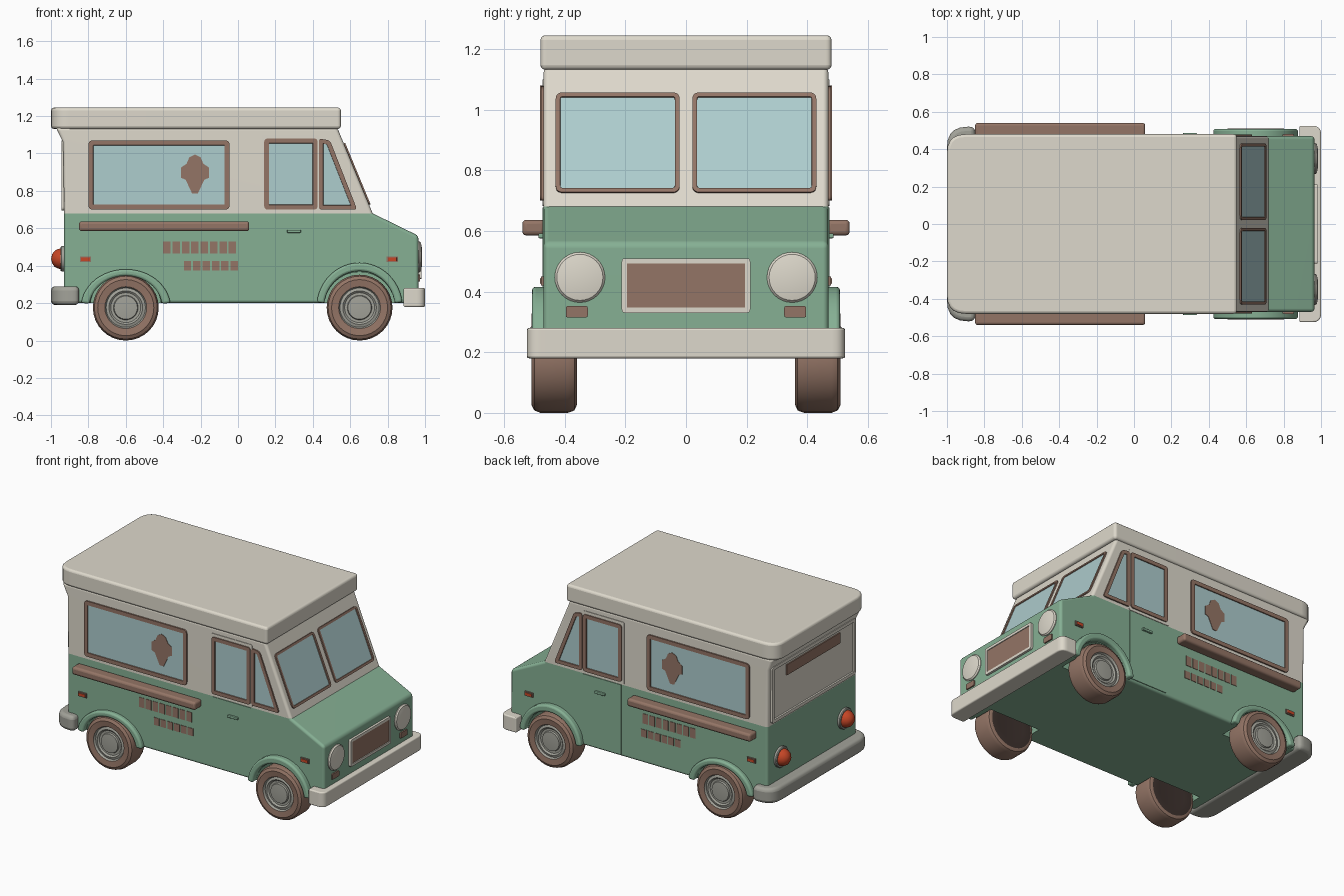
import bpy, bmesh, math
from mathutils import Matrix, Vector

if "Cube" in bpy.data.objects:
    bpy.data.objects.remove(bpy.data.objects["Cube"])


def material(name, rgb):
    m = bpy.data.materials.new(name)
    lin = [(c / 255 / 12.92) if c < 11 else ((c / 255 + 0.055) / 1.055) ** 2.4 for c in rgb]
    m.diffuse_color = (*lin, 1)
    m.use_nodes = True
    m.node_tree.nodes["Principled BSDF"].inputs["Base Color"].default_value = m.diffuse_color
    return m


GREEN = material("sage green", (134, 176, 148))
CREAM = material("cream", (222, 217, 204))
BROWN = material("cocoa brown", (148, 117, 102))
GLASS = material("pale blue glass", (174, 205, 206))
GREY = material("warm grey", (162, 162, 153))
RED = material("signal red", (198, 70, 38))
DARK = material("dark rubber", (62, 50, 46))


def frame(u, v, n, o):
    """Matrix whose columns are the local axes and the origin."""
    return Matrix([[u[i], v[i], n[i], o[i]] for i in range(3)] + [[0, 0, 0, 1]])


def finish(bm, name, mats, bevel=0):
    bmesh.ops.remove_doubles(bm, verts=bm.verts, dist=1e-5)
    bmesh.ops.recalc_face_normals(bm, faces=bm.faces)
    me = bpy.data.meshes.new(name)
    bm.to_mesh(me)
    bm.free()
    ob = bpy.data.objects.new(name, me)
    bpy.context.collection.objects.link(ob)
    for m in mats:
        me.materials.append(m)
    if bevel:
        b = ob.modifiers.new("Bevel", 'BEVEL')
        b.width, b.segments, b.limit_method = bevel, 3, 'ANGLE'
        b.angle_limit = math.radians(40)
    return ob


def rect(a0, a1, b0, b1):
    return [(a0, b0), (a1, b0), (a1, b1), (a0, b1)]


def rounded(pts, radii, n=5):
    out = []
    for i, p in enumerate(pts):
        p, a, b = Vector(p), Vector(pts[i - 1]), Vector(pts[(i + 1) % len(pts)])
        r = radii[i] if isinstance(radii, (list, tuple)) else radii
        a, b = p + (a - p).normalized() * r, p + (b - p).normalized() * r
        for k in range(n + 1):
            t = k / n
            out.append(tuple(a * (1 - t) ** 2 + p * 2 * t * (1 - t) + b * t * t))
    return out


def panel(name, pts, M, thick, mats, inset=0, depth=0, bevel=0):
    """Extruded outline; with inset, the middle of the top face takes mats[1]."""
    bm = bmesh.new()
    f = bm.faces.new([bm.verts.new((p[0], p[1], 0)) for p in pts])
    f.normal_update()
    if f.normal.z < 0:
        f.normal_flip()
    ext = bmesh.ops.extrude_face_region(bm, geom=[f], use_keep_orig=True)["geom"]
    top = [g for g in ext if isinstance(g, bmesh.types.BMFace)][0]
    bmesh.ops.translate(bm, vec=(0, 0, thick),
                        verts=[g for g in ext if isinstance(g, bmesh.types.BMVert)])
    bm.normal_update()
    if inset:  # flat border, then a steep step down to the pane
        bmesh.ops.inset_individual(bm, faces=[top], thickness=inset, depth=0)
        bmesh.ops.inset_individual(bm, faces=[top], thickness=0.001, depth=depth)
        top.material_index = 1
    bmesh.ops.transform(bm, matrix=M, verts=bm.verts)
    return finish(bm, name, mats, bevel)


def lathe(name, prof, M, mats, n=32):
    """Revolve (radius, height, material) rows around the local z axis."""
    bm = bmesh.new()
    rings = [[bm.verts.new((r * math.cos(2 * math.pi * k / n), r * math.sin(2 * math.pi * k / n), h))
              for k in range(n)] for r, h, _ in prof]
    for i in range(len(prof) - 1):
        for k in range(n):
            j = (k + 1) % n
            f = bm.faces.new((rings[i][k], rings[i][j], rings[i + 1][j], rings[i + 1][k]))
            f.material_index = prof[i][2]
    bmesh.ops.transform(bm, matrix=M, verts=bm.verts)
    return finish(bm, name, mats)


X, Y, Z = (1, 0, 0), (0, 1, 0), (0, 0, 1)
FLAT = lambda z: frame(X, Y, Z, (0, 0, z))
SIDE = lambda s, y=0.465: frame(X, Z, (0, s, 0), (0, s * y, 0))
FRONT = frame(Y, Z, X, (0.96, 0, 0))
BACK = frame(Y, Z, (-1, 0, 0), (-0.925, 0, 0))

# Body shell: side profile extruded across, edges softened, coloured by height
bm = bmesh.new()
profile = [(-0.93, 0.2), (0.965, 0.2), (0.965, 0.56), (0.72, 0.68), (0.53, 1.14),
           (-0.975, 1.14), (-0.935, 1.06), (-0.93, 0.7)]
f = bm.faces.new([bm.verts.new((x, -0.47, z)) for x, z in profile])
ext = bmesh.ops.extrude_face_region(bm, geom=[f], use_keep_orig=True)["geom"]
bmesh.ops.translate(bm, vec=(0, 0.94, 0), verts=[g for g in ext if isinstance(g, bmesh.types.BMVert)])
bmesh.ops.recalc_face_normals(bm, faces=bm.faces)
sharp = [e for e in bm.edges if e.calc_face_angle(0) > math.radians(60)]
bmesh.ops.bevel(bm, geom=sharp, offset=0.018, segments=3, profile=0.5, affect='EDGES')
bmesh.ops.bisect_plane(bm, geom=bm.verts[:] + bm.edges[:] + bm.faces[:],
                       plane_co=(0, 0, 0.68), plane_no=(0, 0, 1))
for f in bm.faces:
    f.material_index = int(f.calc_center_median().z > 0.68)
body = finish(bm, "van_body", [GREEN, CREAM])

# Wheel wells, wheels and fenders
tire = [(0, 0.365, 2), (0.1, 0.365, 2), (0.15, 0.36, 0), (0.168, 0.368, 0), (0.176, 0.39, 0),
        (0.176, 0.48, 0), (0.168, 0.5, 0), (0.15, 0.51, 0), (0.112, 0.505, 1), (0.105, 0.492, 1),
        (0.09, 0.497, 1), (0.08, 0.488, 1), (0.066, 0.488, 1), (0.062, 0.498, 1), (0, 0.503, 1)]
for end, cx, ro, ri, yo in (("rear", -0.6, (0.24, 0.205), (0.195, 0.17), 0.5),
                            ("front", 0.65, (0.23, 0.24), (0.19, 0.195), 0.508)):
    for s, tag in ((-1, "right"), (1, "left")):
        M = frame(X, Z, (0, s, 0), (cx, 0, 0.176))
        cut = lathe("well_cutter", [(0, 0.33, 0), (0.19, 0.33, 0), (0.19, 0.6, 0), (0, 0.6, 0)], M, [GREEN])
        cut.hide_render = True
        mod = body.modifiers.new("Well", 'BOOLEAN')
        mod.operation, mod.solver, mod.object = 'DIFFERENCE', 'EXACT', cut
        bpy.context.view_layer.objects.active = body
        bpy.ops.object.modifier_apply(modifier=mod.name)
        bpy.data.objects.remove(cut)
        lathe(f"{end}_{tag}_wheel", tire, M, [BROWN, GREY, DARK])
        angs = [math.radians(7 + 166 * k / 24) for k in range(25)]
        arch = [(cx + ro[0] * math.cos(a), 0.176 + ro[1] * math.sin(a)) for a in angs]
        arch += [(cx + ri[0] * math.cos(a), 0.176 + ri[1] * math.sin(a)) for a in reversed(angs)]
        panel(f"{end}_{tag}_fender", arch, SIDE(s, 0.45), yo - 0.45, [GREEN], bevel=0.012)

# Roof cap and bumpers
panel("roof", rounded([(-1, -0.48), (0.55, -0.48), (0.55, 0.48), (-1, 0.48)], [0.1, 0.02, 0.02, 0.1]),
      FLAT(1.132), 0.113, [CREAM], bevel=0.025)
panel("front_bumper", rounded(rect(0.885, 1, -0.525, 0.525), [0.01, 0.045, 0.045, 0.01]),
      FLAT(0.18), 0.1, [CREAM], bevel=0.022)
panel("rear_bumper", rounded(rect(-1, -0.85, -0.52, 0.52), [0.11, 0.03, 0.03, 0.11]),
      FLAT(0.19), 0.1, [GREY], bevel=0.035)

# Both sides: windows, counter, door, trim
cone = [(-.245, .785), (-.215, .785), (-.18, .86), (-.155, .87), (-.155, .925), (-.185, .945),
        (-.2, .98), (-.23, .995), (-.26, .98), (-.275, .945), (-.305, .925), (-.305, .87), (-.28, .86)]
for s, tag in ((-1, "right"), (1, "left")):
    S = SIDE(s)
    panel(f"{tag}_serving_window", rounded(rect(-0.8, -0.045, 0.7, 1.07), 0.025), S, 0.014,
          [BROWN, GLASS], 0.026, -0.006)
    panel(f"{tag}_cone_decal", cone, SIDE(s, 0.469), 0.007, [BROWN])
    panel(f"{tag}_counter", rect(-0.85, 0.06, 0.585, 0.637), S, 0.075, [BROWN], bevel=0.014)
    panel(f"{tag}_door_upper", rounded(rect(0.125, 0.435, 0.682, 1.1), 0.012), S, 0.009, [CREAM])
    panel(f"{tag}_door_lower", rect(0.147, 0.43, 0.215, 0.678), S, 0.009, [GREEN])
    panel(f"{tag}_door_window", rounded(rect(0.14, 0.425, 0.7, 1.08), 0.02), S, 0.016,
          [BROWN, GLASS], 0.025, -0.006)
    panel(f"{tag}_quarter_window", rounded([(0.432, 0.7), (0.637, 0.7), (0.492, 1.07), (0.432, 1.08)],
          0.018), S, 0.014, [BROWN, GLASS], 0.023, -0.006)
    panel(f"{tag}_door_handle", rect(0.262, 0.336, 0.576, 0.592), S, 0.022, [GREEN], bevel=0.004)
    for end, cx in (("rear", -0.815), ("front", 0.825)):
        panel(f"{tag}_{end}_marker", rect(cx - 0.03, cx + 0.03, 0.42, 0.45), S, 0.013,
              [BROWN, RED], 0.008, 0.003)
    # plain painted dashes
    for x0, z0, z1, count in ((-0.4, 0.465, 0.53, 8), (-0.29, 0.375, 0.425, 6)):
        for k in range(count):
            x = x0 + 0.05 * k
            panel(f"{tag}_painted_dash", rect(x, x + 0.04, z0, z1), SIDE(s, 0.468), 0.005, [BROWN])

# Windscreen panes on the slope
v = Vector((-0.19, 0, 0.46)).normalized()
n = Vector(Y).cross(v)
W = frame(Y, v, n, Vector((0.72, 0, 0.68)) - n * 0.004)
for s, tag in ((-1, "right"), (1, "left")):
    panel(f"{tag}_windscreen", rounded(rect(*sorted((s * 0.021, s * 0.43)), 0.049, 0.405), 0.025), W, 0.012,
          [BROWN, GLASS], 0.015, -0.005)
    # Headlights, turn signals and tail lights
    lathe(f"{tag}_headlight", [(0, 0, 0), (0.083, 0, 0), (0.083, 0.015, 0), (0.076, 0.023, 0),
                               (0.05, 0.028, 0), (0, 0.03, 0)],
          frame(Y, Z, X, (0.955, s * 0.35, 0.447)), [CREAM])
    panel(f"{tag}_turn_signal", rounded(rect(s * 0.36 - 0.036, s * 0.36 + 0.036, 0.315, 0.352), 0.006),
          FRONT, 0.014, [BROWN])
    lathe(f"{tag}_tail_light", [(0, 0, 0), (0.068, 0, 0), (0.068, 0.018, 0), (0.064, 0.023, 0),
                                (0.055, 0.023, 1), (0.052, 0.038, 1), (0.042, 0.056, 1),
                                (0.024, 0.069, 1), (0, 0.074, 1)],
          frame(Y, Z, (-1, 0, 0), (-0.925, s * 0.335, 0.437)), [GREY, RED])

# Grille
panel("grille", rounded(rect(-0.212, 0.212, 0.33, 0.51), 0.012), FRONT, 0.02,
      [CREAM, BROWN], 0.017, -0.004)

# Back panel and its vent slot
panel("rear_panel", rounded(rect(-0.44, 0.44, 0.695, 1.07), 0.02), BACK, 0.02, [CREAM, CREAM], 0.022, -0.01)
panel("rear_vent", rect(-0.28, 0.28, 0.96, 1.03), BACK, 0.017, [BROWN])

# Smooth curved faces, keep edges crisp and large faces flat
bpy.ops.object.select_all(action='SELECT')
bpy.context.view_layer.objects.active = body
bpy.ops.object.shade_smooth_by_angle(angle=math.radians(35))
for ob in bpy.context.scene.objects:
    wn = ob.modifiers.new("Weighted Normal", 'WEIGHTED_NORMAL')
    wn.keep_sharp = True
